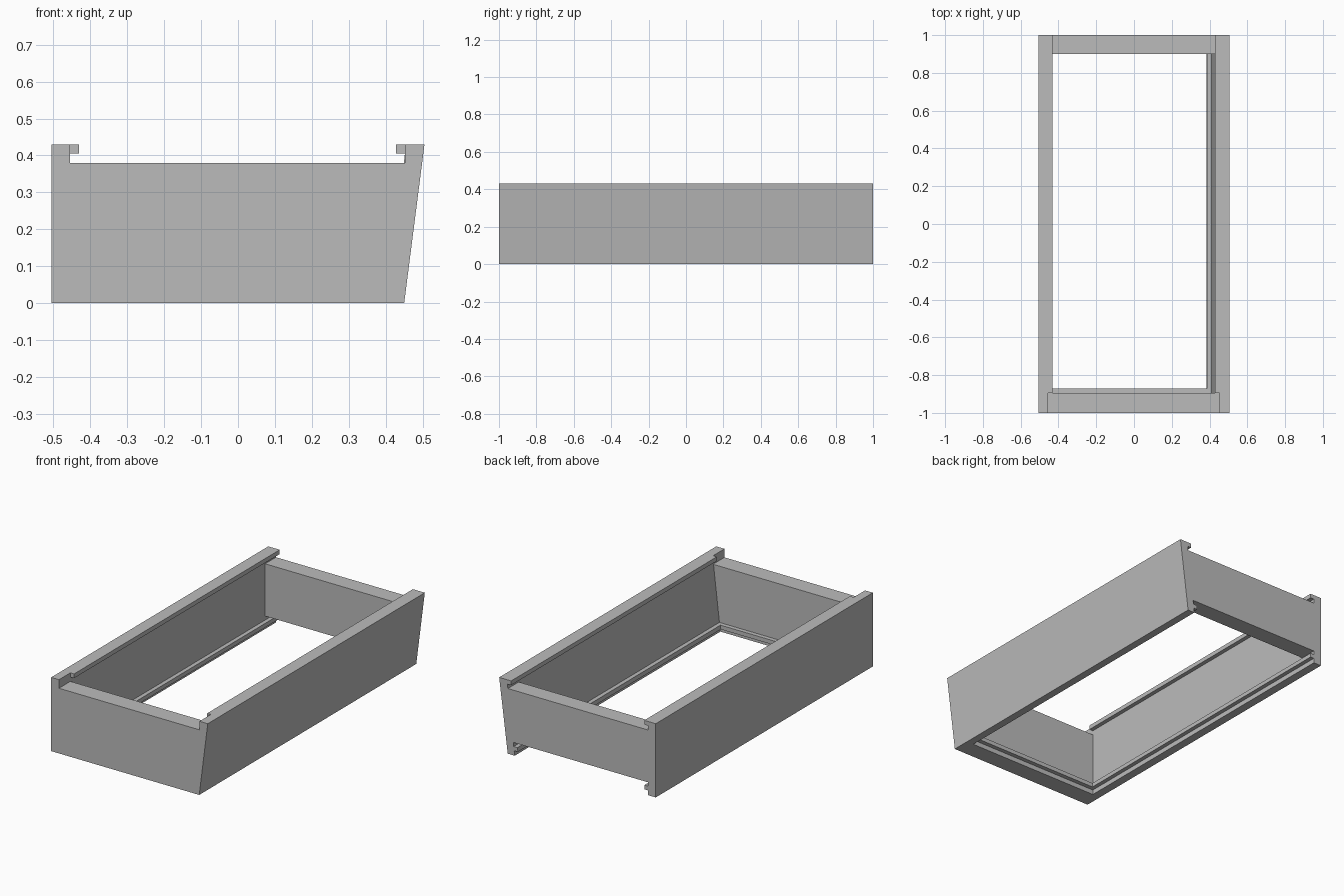
import bpy, bmesh, math

cube = bpy.data.objects.get("Cube")
if cube:
    bpy.data.objects.remove(cube, do_unlink=True)

grey = bpy.data.materials.new("plain grey")
grey.use_nodes = True
COLOUR = (0.5, 0.5, 0.5, 1)
grey.diffuse_color = COLOUR
grey.node_tree.nodes["Principled BSDF"].inputs["Base Color"].default_value = COLOUR

HEIGHT, RIM, LIP = 0.43, 0.38, 0.405      # top, panel top, underside of lid lip
LEDGE_LOW, LEDGE_TOP = 0.028, 0.052       # ledge round the floor opening
FRONT_IN, BACK_IN = -0.895, 0.90          # inner faces of end panels


def extrude(name, profile, y0, y1):
    """Solid with an (x, z) outline running from y0 to y1."""
    bm = bmesh.new()
    face = bm.faces.new([bm.verts.new((x, y0, z)) for x, z in profile])
    grown = bmesh.ops.extrude_face_region(bm, geom=[face])["geom"]
    verts = [v for v in grown if isinstance(v, bmesh.types.BMVert)]
    bmesh.ops.translate(bm, verts=verts, vec=(0, y1 - y0, 0))
    bmesh.ops.recalc_face_normals(bm, faces=bm.faces)
    mesh = bpy.data.meshes.new(name)
    bm.to_mesh(mesh)
    bm.free()
    mesh.materials.append(grey)
    obj = bpy.data.objects.new(name, mesh)
    bpy.context.collection.objects.link(obj)
    return obj


def side_profile(foot_out, foot_in, top_out, top_in, step):
    """Wall with a lid lip at the top and a ledge near the foot."""
    def inner(z):
        return foot_in + (top_in - foot_in) * z / LIP
    return [(foot_out, 0), (foot_in, 0), (inner(LEDGE_LOW), LEDGE_LOW),
            (inner(LEDGE_LOW) + step, LEDGE_LOW), (inner(LEDGE_TOP) + step, LEDGE_TOP),
            (inner(LEDGE_TOP), LEDGE_TOP), (top_in, LIP), (top_in + step, LIP),
            (top_in + step, HEIGHT), (top_out, HEIGHT)]


# Front panel, with raised horns that meet the side walls
frame = extrude("drawer_frame", [(-0.505, 0), (0.45, 0), (0.505, HEIGHT), (0.452, HEIGHT),
                                 (0.452, RIM), (-0.455, RIM), (-0.455, HEIGHT),
                                 (-0.505, HEIGHT)], -1, FRONT_IN)

# Upright wall, sloping wall, back panel and front ledge
parts = [
    extrude("right_wall", side_profile(-0.505, -0.455, -0.505, -0.455, 0.024), FRONT_IN, 1),
    extrude("left_wall", side_profile(0.45, 0.405, 0.505, 0.452, -0.024), FRONT_IN, 1),
    extrude("back_panel", [(-0.48, 0.075), (0.43, 0.075), (0.47, RIM), (-0.48, RIM)], BACK_IN, 1),
    extrude("front_ledge", [(-0.47, LEDGE_LOW), (0.42, LEDGE_LOW),
                            (0.42, LEDGE_TOP), (-0.47, LEDGE_TOP)], FRONT_IN - 0.02, -0.87),
]

# Fuse everything into one clean solid
for part in parts:
    union = frame.modifiers.new("join " + part.name, "BOOLEAN")
    union.operation = "UNION"
    union.solver = "EXACT"
    union.object = part
tidy = frame.modifiers.new("tidy", "DECIMATE")
tidy.decimate_type = "DISSOLVE"
tidy.angle_limit = math.radians(0.5)

graph = bpy.context.evaluated_depsgraph_get()
solid = bpy.data.meshes.new_from_object(frame.evaluated_get(graph))
frame.modifiers.clear()
frame.data = solid
for part in parts:
    bpy.data.objects.remove(part, do_unlink=True)
